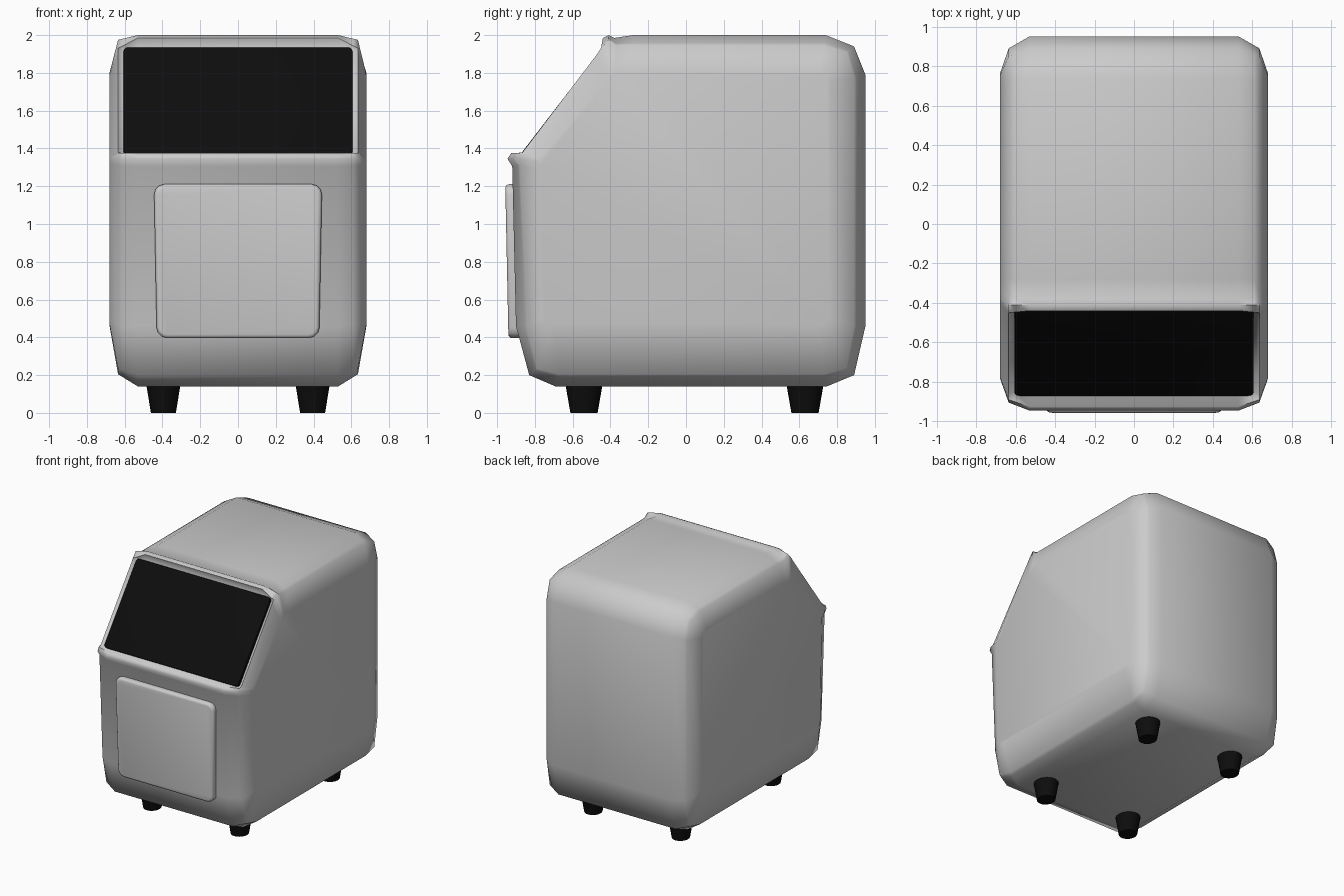
import bpy, bmesh, math
from mathutils import Vector

if "Cube" in bpy.data.objects:
    bpy.data.objects.remove(bpy.data.objects["Cube"])


def finish(name, bm, mat=None, angle=40):
    bmesh.ops.recalc_face_normals(bm, faces=bm.faces)
    me = bpy.data.meshes.new(name)
    bm.to_mesh(me)
    bm.free()
    ob = bpy.data.objects.new(name, me)
    bpy.context.collection.objects.link(ob)
    if mat:
        me.materials.append(mat)
    bpy.ops.object.select_all(action='DESELECT')
    ob.select_set(True)
    bpy.context.view_layer.objects.active = ob
    bpy.ops.object.shade_smooth_by_angle(angle=math.radians(angle))
    return ob


black = bpy.data.materials.new("black")
black.diffuse_color = (0.004, 0.004, 0.004, 1)
black.use_nodes = True
black.node_tree.nodes["Principled BSDF"].inputs["Base Color"].default_value = black.diffuse_color

# Body: side profiles (y, z) at the middle, the shoulder and the side face
MID = [(-.69, .14), (.745, .14), (.89, .2), (.95, .46), (.95, 1.79), (.89, 1.94),
       (.74, 2.0), (-.28, 2.0), (-.38, 1.985), (-.41, 2.0), (-.44, 1.985),
       (-.425, 1.925), (-.845, 1.365), (-.925, 1.375), (-.945, 1.345),
       (-.92, 1.305), (-.90, .46), (-.83, .2)]
SHOULDER = [(-.67, .205), (.73, .205), (.85, .235), (.89, .46), (.89, 1.77), (.85, 1.91),
            (.73, 1.945), (-.28, 1.945), (-.37, 1.945), (-.41, 1.975), (-.45, 1.93),
            (-.47, 1.90), (-.865, 1.38), (-.89, 1.375), (-.905, 1.345),
            (-.88, 1.31), (-.84, .46), (-.79, .235)]
SIDE = [(-.70, .46), (.70, .46), (.75, .47), (.76, .5), (.76, 1.75), (.75, 1.79),
        (.70, 1.8), (-.30, 1.8), (-.35, 1.8), (-.38, 1.79), (-.40, 1.78),
        (-.41, 1.76), (-.77, 1.36), (-.775, 1.345), (-.78, 1.33),
        (-.78, 1.3), (-.76, .5), (-.75, .47)]
# Edge of the screen recess: blended outline, recess depth kept
RECESS = [m if i in (11, 12) else tuple(Vector(m).lerp(Vector(s), .76))
          for i, (m, s) in enumerate(zip(MID, SHOULDER))]

half = [(.53, MID), (.61, RECESS), (.635, SHOULDER), (.68, SIDE)]
sections = [(-x, p) for x, p in reversed(half)] + half
bm = bmesh.new()
rings = [[bm.verts.new((x, y, z)) for y, z in p] for x, p in sections]
n = len(MID)
for a, b in zip(rings, rings[1:]):
    for i in range(n):
        j = (i + 1) % n
        bm.faces.new((a[i], a[j], b[j], b[i]))
bm.faces.new(rings[0])
bm.faces.new(rings[-1])
finish("body", bm, angle=65)


def slab(name, top, bottom, depth, corner, edge, mat=None):
    """Rounded panel; top and bottom are (half width, y, z) of its outer face."""
    bm = bmesh.new()
    (tw, ty, tz), (bw, by, bz) = top, bottom
    outer = [Vector(c) for c in ((-bw, by, bz), (bw, by, bz), (tw, ty, tz), (-tw, ty, tz))]
    inward = Vector((0, tz - bz, by - ty)).normalized() * depth
    f = [bm.verts.new(c) for c in outer]
    r = [bm.verts.new(c + inward) for c in outer]
    front = bm.faces.new(f)
    bm.faces.new(r[::-1])
    for i in range(4):
        j = (i + 1) % 4
        bm.faces.new((f[i], r[i], r[j], f[j]))
    bmesh.ops.recalc_face_normals(bm, faces=bm.faces)
    # round the four corners, then the rim of the outer face
    bmesh.ops.bevel(bm, geom=[bm.edges.get((a, b)) for a, b in zip(f, r)], offset=corner,
                    segments=3, profile=.5, affect='EDGES')
    bm.normal_update()
    n_out = -inward.normalized()
    front = max(bm.faces, key=lambda q: q.normal.dot(n_out))
    bmesh.ops.bevel(bm, geom=list(front.edges), offset=edge,
                    segments=3, profile=.5, affect='EDGES')
    return finish(name, bm, mat)


# Screen and front door
slab("screen", (.605, -.44, 1.937), (.605, -.872, 1.375), .03, .025, .004, black)
slab("front_door", (.445, -.957, 1.21), (.43, -.94, .395), .08, .055, .02)

# Four tapered feet
for side, x in (("left", -.395), ("right", .395)):
    for end, y in (("front", -.54), ("back", .63)):
        bm = bmesh.new()
        bmesh.ops.create_cone(bm, cap_ends=True, segments=20, radius1=.072,
                              radius2=.1, depth=.16)
        for v in bm.verts:
            v.co = (v.co.x * .92 + x, v.co.y + y, v.co.z + .08)
        finish(f"{end}_{side}_foot", bm, black)
